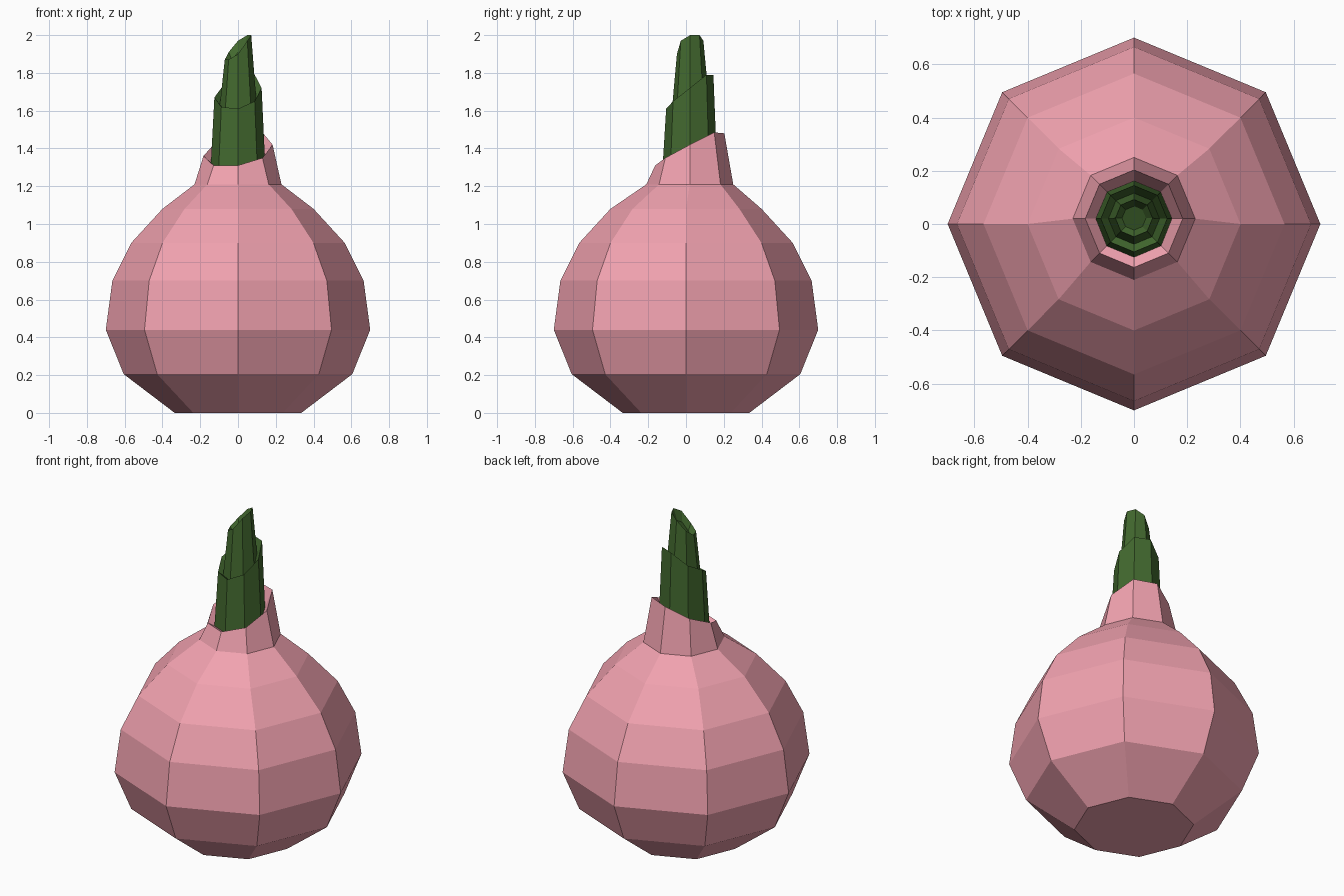
import bpy, bmesh
from math import cos, sin, pi

if "Cube" in bpy.data.objects:
    bpy.data.objects.remove(bpy.data.objects["Cube"])

N = 8  # sides of every ring


def ring(r, z, cy=0.0, cx=0.0):
    """Octagon ring; z is one height or eight heights (starting at +x)."""
    zs = z if isinstance(z, list) else [z] * N
    return [(cx + r * cos(i * 2 * pi / N), cy + r * sin(i * 2 * pi / N), zs[i])
            for i in range(N)]


def drop(zs, base, low, k):
    """Flatten a slanted rim towards a lower level."""
    return [low + k * (z - base) for z in zs]


def loft(name, rings, color):
    bm = bmesh.new()
    loops = [[bm.verts.new(p) for p in r] for r in rings]
    for a, b in zip(loops, loops[1:]):
        for i in range(N):
            j = (i + 1) % N
            bm.faces.new((a[i], a[j], b[j], b[i]))
    bm.faces.new(loops[0][::-1])
    bm.faces.new(loops[-1])
    mesh = bpy.data.meshes.new(name)
    bm.to_mesh(mesh)
    bm.free()
    mat = bpy.data.materials.new(name + "_color")
    mat.diffuse_color = color
    mat.use_nodes = True
    mat.node_tree.nodes["Principled BSDF"].inputs["Base Color"].default_value = mat.diffuse_color
    mesh.materials.append(mat)
    obj = bpy.data.objects.new(name, mesh)
    bpy.context.collection.objects.link(obj)
    return obj


# Slanted rim heights, counter-clockwise from +x
neck = [1.42, 1.485, 1.48, 1.42, 1.36, 1.31, 1.31, 1.35]
leaf = [1.72, 1.79, 1.79, 1.72, 1.67, 1.62, 1.61, 1.65]
tip = [2.0, 2.0, 1.97, 1.91, 1.87, 1.87, 1.90, 1.97]

# Bulb body with its open papery neck
profile = [(0.335, 0), (0.605, 0.205), (0.70, 0.44), (0.665, 0.70),
           (0.565, 0.90), (0.40, 1.08)]
loft("bulb",
     [ring(r, z) for r, z in profile]
     + [ring(0.23, 1.21, 0.02), ring(0.183, neck, 0.02),
        ring(0.138, drop(neck, 1.31, 1.285, 0.5), 0.02)],
     (0.88, 0.36, 0.43, 1))

# Green shoot: outer leaf sheath, then a narrower inner tip
loft("shoot",
     [ring(0.146, 1.27, 0.02), ring(0.125, leaf, 0.02),
      ring(0.096, drop(leaf, 1.61, 1.59, 0.7), 0.02),
      ring(0.070, tip, 0.022),
      ring(0.045, drop(tip, 1.87, 1.84, 0.7), 0.022)],
     (0.055, 0.14, 0.028, 1))
